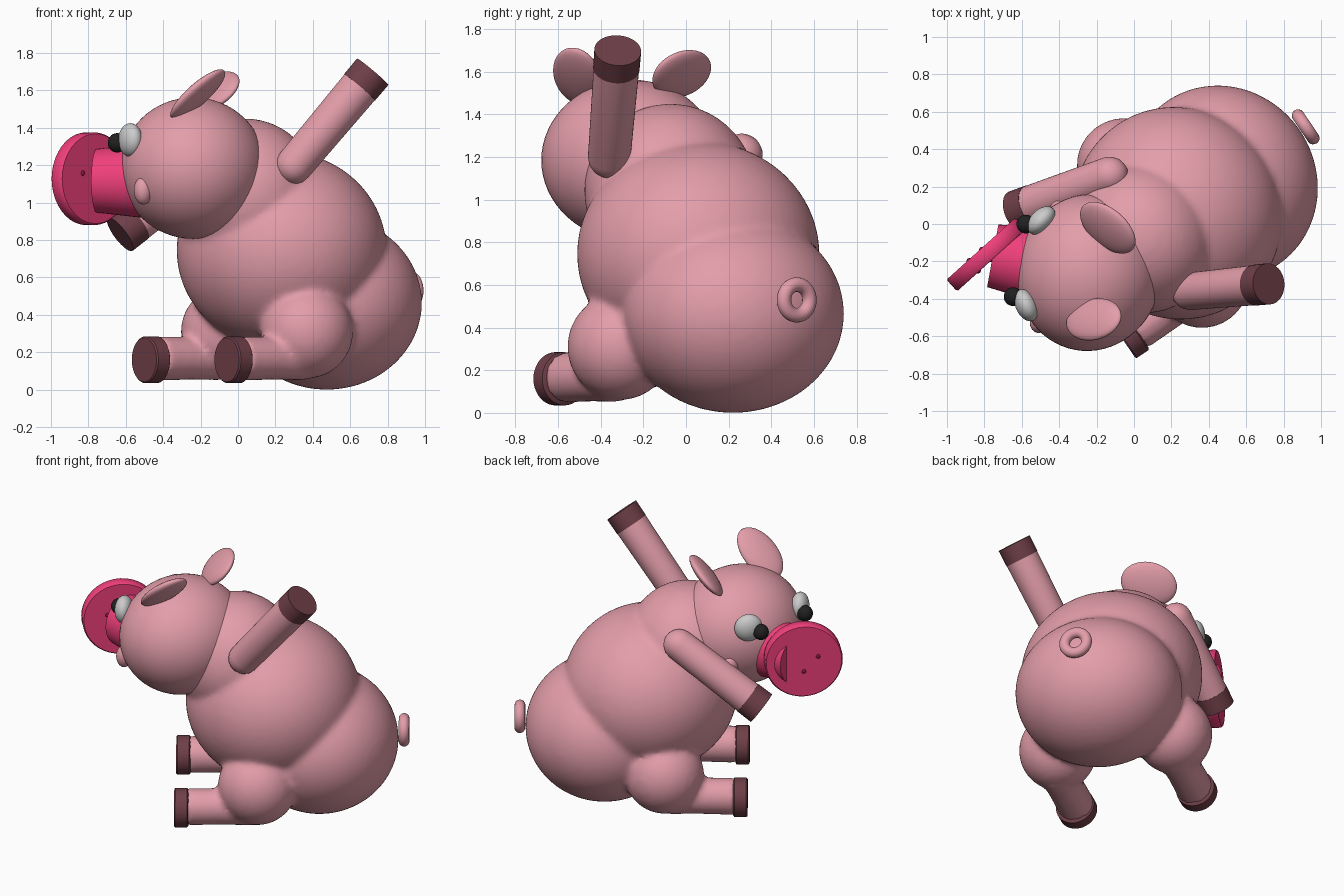
import bpy, bmesh, math
from mathutils import Vector, Matrix

if "Cube" in bpy.data.objects:
    bpy.data.objects.remove(bpy.data.objects["Cube"])


def material(name, rgb):
    m = bpy.data.materials.new(name)
    m.diffuse_color = (*rgb, 1)
    m.use_nodes = True
    m.node_tree.nodes["Principled BSDF"].inputs["Base Color"].default_value = m.diffuse_color
    return m


SKIN = material("skin", (0.77, 0.34, 0.40))
SNOUT = material("snout_pink", (0.88, 0.05, 0.20))
HOOF = material("hoof_brown", (0.16, 0.05, 0.065))
WHITE = material("eye_white", (0.8, 0.8, 0.8))
BLACK = material("pupil_black", (0.015, 0.015, 0.015))
DARK = material("nostril", (0.25, 0.01, 0.05))

BODY_ANGLE, HEAD_ANGLE = math.radians(214), math.radians(170)
BODY = Matrix.Translation((0.155, 0.005, 0)) @ Matrix.Rotation(BODY_ANGLE, 4, 'Z')
HEAD = Matrix.Translation((-0.24, -0.26, 1.185)) @ Matrix.Rotation(HEAD_ANGLE, 4, 'Z')


def finish(name, bm, mat, angle=40):
    bmesh.ops.recalc_face_normals(bm, faces=bm.faces)
    me = bpy.data.meshes.new(name)
    bm.to_mesh(me)
    bm.free()
    ob = bpy.data.objects.new(name, me)
    bpy.context.collection.objects.link(ob)
    me.materials.append(mat)
    bpy.ops.object.select_all(action='DESELECT')
    ob.select_set(True)
    bpy.context.view_layer.objects.active = ob
    bpy.ops.object.shade_smooth_by_angle(angle=math.radians(angle))
    return ob


def add_ball(bm, frame, radii, seg=40):
    bmesh.ops.create_uvsphere(bm, u_segments=seg, v_segments=seg // 2, radius=1,
                              matrix=frame @ Matrix.Diagonal((*radii, 1)))


def ball(name, frame, radii, mat, seg=40):
    bm = bmesh.new()
    add_ball(bm, frame, radii, seg)
    return finish(name, bm, mat)


def add_lathe(bm, start, end, profile, n=40):
    """Revolve (distance, radius) points about the line from start towards end."""
    start, end = Vector(start), Vector(end)
    frame = Matrix.Translation(start) @ (end - start).to_track_quat('Z', 'Y').to_matrix().to_4x4()
    rings = [[bm.verts.new(frame @ Vector((r * math.cos(i * math.tau / n),
                                           r * math.sin(i * math.tau / n), d)))
              for i in range(n)] for d, r in profile]
    for a, b in zip(rings, rings[1:]):
        for i in range(n):
            j = (i + 1) % n
            bm.faces.new((a[i], a[j], b[j], b[i]))
    bm.faces.new(rings[0][::-1])
    bm.faces.new(rings[-1])


def lathe(name, start, end, profile, mat):
    bm = bmesh.new()
    add_lathe(bm, start, end, profile)
    return finish(name, bm, mat)


def at(frame, x, y, z):
    return frame @ Matrix.Translation((x, y, z))


# body: rump, belly, chest, thighs and lower legs blended into one skin
bm = bmesh.new()
for x, z, radii in ((-0.385, 0.465, (0.50, 0.53, 0.465)),
                    (-0.094, 0.745, (0.555, 0.575, 0.53)),
                    (0.14, 1.04, (0.39, 0.41, 0.41))):
    add_ball(bm, at(BODY, x, 0, z), radii, 64)
for s in (-1, 1):
    add_ball(bm, at(BODY, 0, s * 0.38, 0.31), (0.25, 0.245, 0.25), 48)
    add_lathe(bm, BODY @ Vector((0.02, s * 0.39, 0.17)), BODY @ Vector((1, s * 0.39, 0.16)),
              [(0, 0.12), (0.2, 0.115), (0.43, 0.118)])
body = finish("body", bm, SKIN, 180)
rm = body.modifiers.new("blend", 'REMESH')
rm.mode, rm.voxel_size, rm.use_smooth_shade = 'VOXEL', 0.02, True
sm = body.modifiers.new("soften", 'SMOOTH')
sm.factor, sm.iterations = 0.5, 6

# foot hooves
for s, side in ((-1, "right"), (1, "left")):
    lathe(side + "_foot_hoof", BODY @ Vector((0.436, s * 0.395, 0.16)),
          BODY @ Vector((1, s * 0.395, 0.16)),
          [(0, 0.115), (0.008, 0.125), (0.082, 0.125), (0.09, 0.118)], HOOF)

# arms with rounded shoulders, and their hooves
for side, a, b in (("left", (0.30, -0.36, 1.20), (0.72, -0.32, 1.70)),
                   ("right", (-0.13, 0.26, 1.21), (-0.63, 0.07, 0.83))):
    length = (Vector(b) - Vector(a)).length
    cap = [(-0.1 * math.cos(t), 0.1 * math.sin(t)) for t in (0.05, 0.3, 0.6, 0.9, 1.2, math.pi / 2)]
    lathe(side + "_arm", a, b, cap + [(length - 0.11, 0.107)], SKIN)
    lathe(side + "_hand_hoof", a, b, [(length - 0.11, 0.109), (length, 0.11)], HOOF)

# head
ball("head", HEAD, (0.387, 0.42, 0.378), SKIN, 64)

# eyes, pupils and cheeks on both sides of the head
for s, side in ((1, "left"), (-1, "right")):
    ball(side + "_eye", at(HEAD, 0.30, s * 0.23, 0.15) @ Matrix.Rotation(s * 0.6, 4, 'Z'),
         (0.058, 0.09, 0.09), WHITE)
    ball(side + "_pupil", at(HEAD, 0.378, s * 0.197, 0.135), (0.05, 0.05, 0.052), BLACK, 28)
    ball(side + "_cheek", at(HEAD, 0.216, s * 0.31, -0.12), (0.05, 0.055, 0.075), SKIN, 28)


# ears: flattened ovals set by face normal and long axis
def ear(name, centre, normal, long_axis, radii):
    n, w = Vector(normal).normalized(), Vector(long_axis).normalized()
    v = n.cross(w).normalized()
    w = v.cross(n)
    frame = Matrix.Translation(centre) @ Matrix((w, v, n)).transposed().to_4x4()
    ball(name, frame, radii, SKIN)


ear("left_ear", (-0.215, -0.51, 1.58), (-0.62, 0.35, 0.70), (0.75, 0, 0.66), (0.19, 0.12, 0.042))
ear("right_ear", (-0.14, -0.02, 1.59), (-0.55, -0.5, 0.65), (0.7, -0.5, 0.21), (0.18, 0.14, 0.042))

# snout: stub on the head, with a twisted disc through its end
lathe("snout", (-0.45, -0.225, 1.117), (-0.755, -0.17, 1.117), [(0, 0.205), (0.31, 0.17)], SNOUT)
turn = math.radians(132)
face = Matrix.Translation((-0.79, -0.163, 1.128)) @ Matrix.Rotation(turn, 4, 'Z')
lathe("snout_disc", face @ Vector((-0.042, 0, 0)), face @ Vector((1, 0, 0)),
      [(0, 0.24), (0.01, 0.248), (0.074, 0.248), (0.084, 0.24)], SNOUT)
for i, (y, z) in enumerate(((0.09, 0.03), (0.0, -0.07))):
    ball("nostril_%d" % (i + 1), at(face, 0, y, z), (0.05, 0.026, 0.03), DARK, 20)

# curled tail
bpy.ops.mesh.primitive_torus_add(major_radius=0.072, minor_radius=0.034,
                                 major_segments=40, minor_segments=18)
tail = bpy.context.object
tail.name = "tail"
tail.matrix_world = at(BODY, -0.92, 0, 0.53) @ Matrix.Rotation(math.pi / 2, 4, 'Y')
tail.data.materials.append(SKIN)
bpy.ops.object.shade_smooth_by_angle(angle=math.radians(60))
